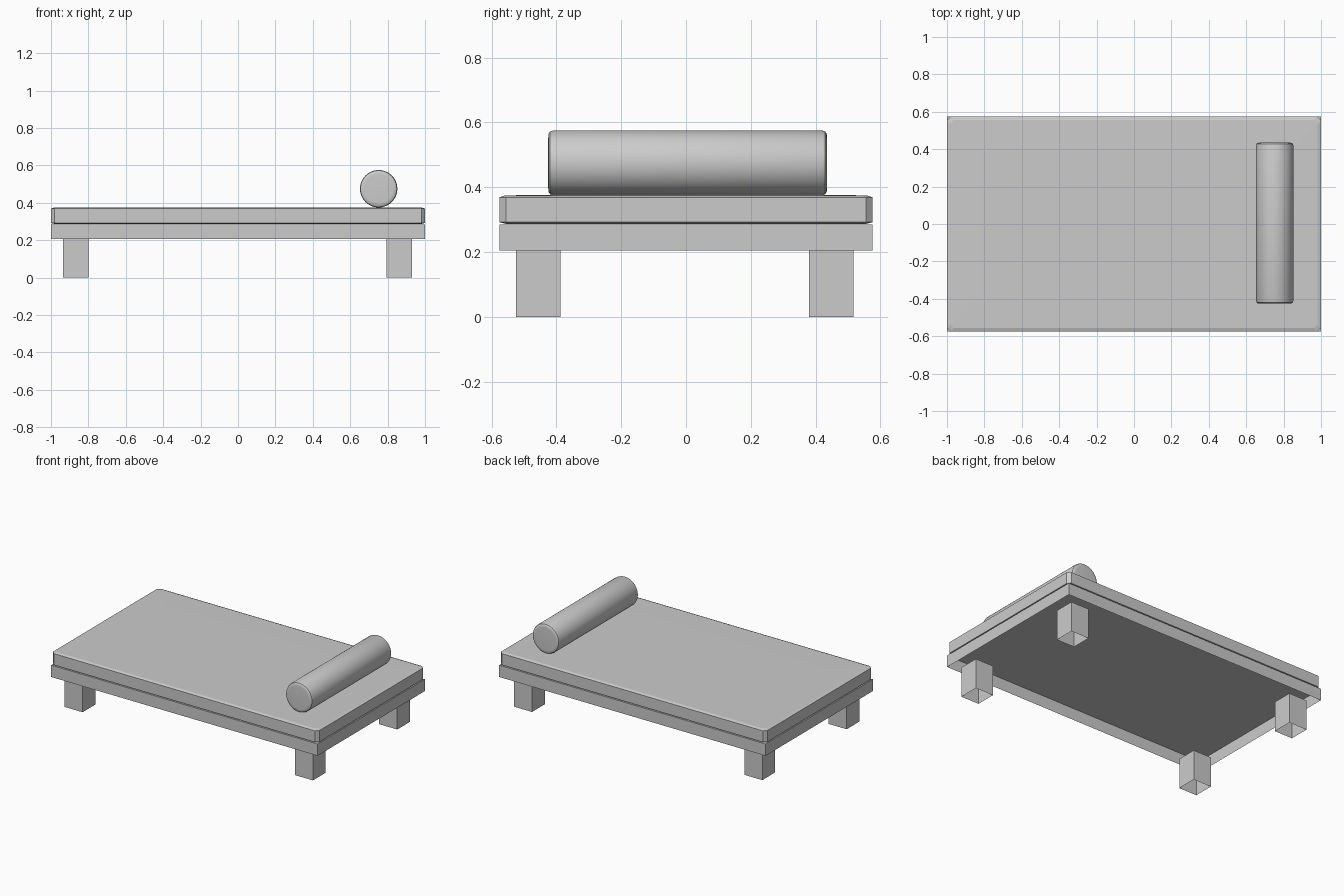
import bpy, bmesh, math

if "Cube" in bpy.data.objects:
    bpy.data.objects.remove(bpy.data.objects["Cube"])


def finish(name, bm, smooth=False):
    bmesh.ops.recalc_face_normals(bm, faces=bm.faces)
    mesh = bpy.data.meshes.new(name)
    bm.to_mesh(mesh)
    bm.free()
    ob = bpy.data.objects.new(name, mesh)
    bpy.context.collection.objects.link(ob)
    if smooth:
        bpy.ops.object.select_all(action='DESELECT')
        ob.select_set(True)
        bpy.context.view_layer.objects.active = ob
        bpy.ops.object.shade_smooth_by_angle(angle=math.radians(35))
    return ob


def loft(bm, rings, close=False):
    """Bridge rings of points; returns the vertex rings."""
    vs = [[bm.verts.new(p) for p in r] for r in rings]
    for a, b in zip(vs, vs[1:]):
        n = len(a)
        for i in range(n):
            bm.faces.new((a[i], a[(i + 1) % n], b[(i + 1) % n], b[i]))
    if close:
        bm.faces.new(vs[0])
        bm.faces.new(vs[-1])
    return vs


def rect(hx, hy, z, cx=0, cy=0):
    return [(cx + sx * hx, cy + sy * hy, z)
            for sx, sy in ((-1, -1), (1, -1), (1, 1), (-1, 1))]


def cut_rect(hx, hy, z, c):
    return [(-hx + c, -hy, z), (hx - c, -hy, z), (hx, -hy + c, z), (hx, hy - c, z),
            (hx - c, hy, z), (-hx + c, hy, z), (-hx, hy - c, z), (-hx, -hy + c, z)]


# bed frame: shallow box, open underneath
bm = bmesh.new()
rings = loft(bm, [rect(1, 0.575, 0.205), rect(1, 0.575, 0.285)])
bm.faces.new(rings[1])
finish("bed_frame", bm)

# legs: hollow square posts
for sx, x in (("left", -0.867), ("right", 0.862)):
    for sy, y in (("front", -0.456), ("back", 0.448)):
        bm = bmesh.new()
        loft(bm, [rect(0.0675, 0.0685, 0, x, y), rect(0.0675, 0.0685, 0.205, x, y)])
        finish(f"{sy}_{sx}_leg", bm)

# mattress: chamfered slab with an inset top panel
bm = bmesh.new()
profile = [(0.02, 0.287), (0.0, 0.292), (0.0, 0.369), (0.018, 0.375), (0.19, 0.376)]
loft(bm, [cut_rect(1 - i, 0.575 - i, z, 0.02 if i < 0.1 else 0.001)
          for i, z in profile], close=True)
finish("mattress", bm)

# bolster pillow: lathed roll with rounded ends
bm = bmesh.new()
half = [(0.078, 0.430), (0.090, 0.429), (0.097, 0.424), (0.100, 0.415)]
prof = [(r, -y) for r, y in half] + [(r, y) for r, y in reversed(half)]
N = 48
loft(bm, [[(0.752 + r * math.cos(2 * math.pi * k / N), 0.005 + y,
            0.475 + r * math.sin(2 * math.pi * k / N)) for k in range(N)]
          for r, y in prof], close=True)
finish("bolster_pillow", bm, smooth=True)
